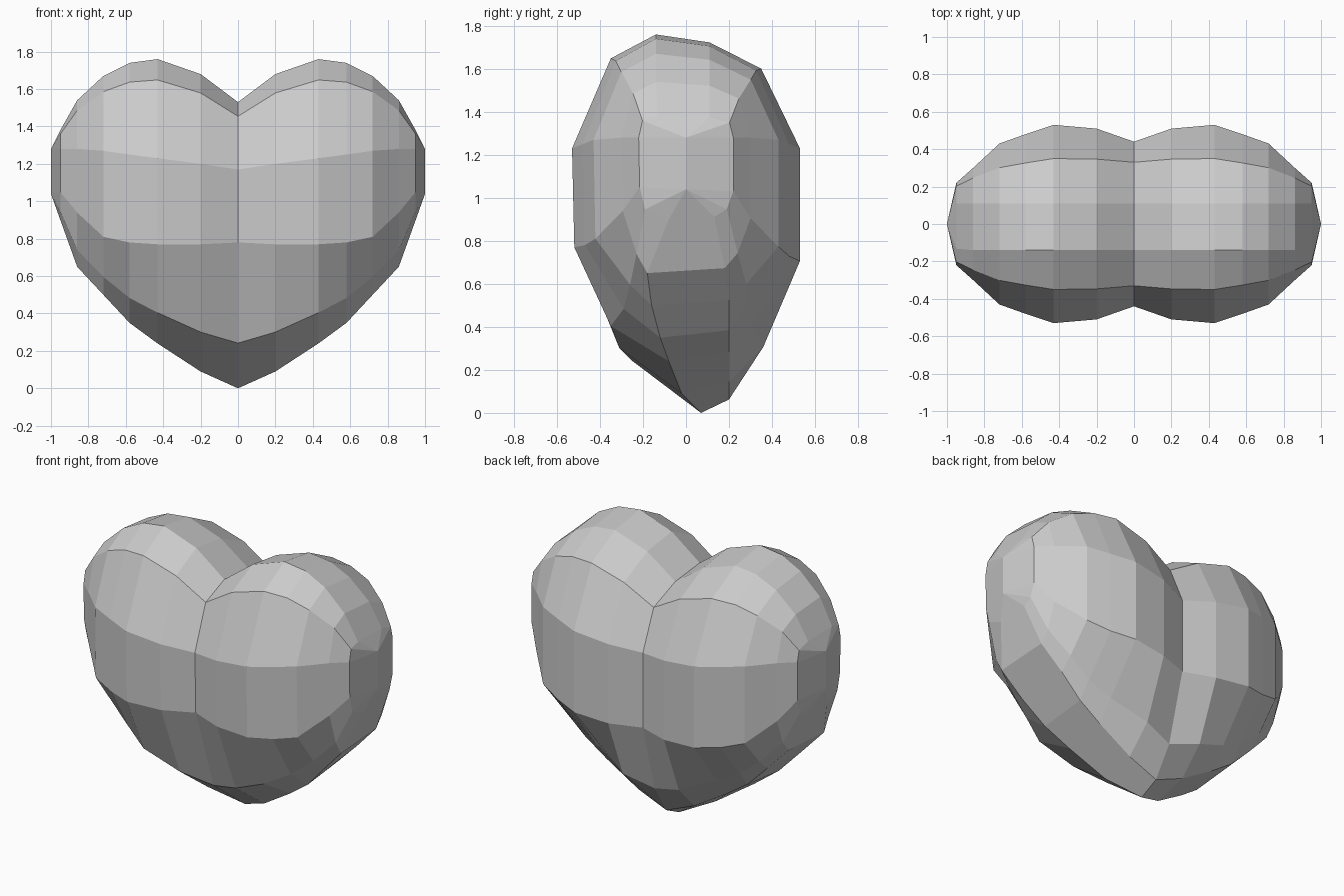
import bpy
import bmesh

if "Cube" in bpy.data.objects:
    bpy.data.objects.remove(bpy.data.objects["Cube"])

# Columns of one lobe, from the cleft to the outer edge:
# x, half depth, top, upper row, lower row, bottom,
# crown width, y of the low front, bottom front and low rear points
COLUMNS = [
    (0.00, 0.44, 1.53, 1.17, 0.78, 0.00, 0.75, -0.25, 0.07, 0.32),
    (0.20, 0.51, 1.68, 1.20, 0.77, 0.09, 0.68, -0.31, -0.02, 0.36),
    (0.43, 0.53, 1.76, 1.23, 0.77, 0.24, 0.66, -0.35, -0.08, 0.30),
    (0.58, 0.48, 1.74, 1.25, 0.78, 0.35, 0.68, -0.29, -0.12, 0.28),
    (0.72, 0.43, 1.67, 1.27, 0.81, 0.50, 0.70, -0.26, -0.16, 0.28),
    (0.86, 0.30, 1.54, 1.28, 0.94, 0.65, 0.82, -0.23, -0.18, 0.24),
    (0.95, 0.22, 1.38, 1.28, 1.05, 0.90, 0.92, -0.19, -0.08, 0.19),
    (1.00, 0.00, 1.28, 1.28, 1.04, 1.04, 0.00, 0.00, 0.00, 0.00),
]


def column_ring(x, depth, top, upper, lower, bottom, wide, front, under, rear):
    """Closed front-to-back loop of one column."""
    crown, base = top - upper, lower - bottom
    ring = [
        (-min(0.14, depth * 0.6), top),
        (-depth * wide, top - crown * 0.21),
        (-depth, upper),
        (-depth * 0.98, lower),
        (front, bottom + base * 0.31),
        (under, bottom),
        (min(0.2, depth * 0.6), bottom + base * 0.08),
        (rear, bottom + base * 0.32),
        (depth, lower - base * 0.12),
        (depth, upper),
        (depth * wide, top - crown * 0.3),
        (min(0.11, depth * 0.5), top - crown * 0.07),
    ]
    return [(x, y, z) for y, z in ring]


# One lobe, bridged column to column
bm = bmesh.new()
rings = [[bm.verts.new(p) for p in column_ring(*c)] for c in COLUMNS]
for inner, outer in zip(rings, rings[1:]):
    for i in range(len(inner)):
        j = (i + 1) % len(inner)
        bm.faces.new((inner[i], inner[j], outer[j], outer[i]))
bmesh.ops.remove_doubles(bm, verts=bm.verts, dist=0.002)
bmesh.ops.recalc_face_normals(bm, faces=bm.faces)
if sum(f.normal.dot(f.calc_center_median()) for f in bm.faces) < 0:
    bmesh.ops.reverse_faces(bm, faces=bm.faces)

mesh = bpy.data.meshes.new("heart_body")
bm.to_mesh(mesh)
bm.free()
heart = bpy.data.objects.new("heart_body", mesh)
bpy.context.collection.objects.link(heart)

# Second lobe
mirror = heart.modifiers.new("second_lobe", "MIRROR")
mirror.use_axis[0] = True
mirror.use_clip = True

# Plain grey
grey = bpy.data.materials.new("plain_grey")
grey.use_nodes = True
colour = (0.6, 0.6, 0.6, 1)
grey.diffuse_color = colour
grey.node_tree.nodes["Principled BSDF"].inputs["Base Color"].default_value = colour
mesh.materials.append(grey)
